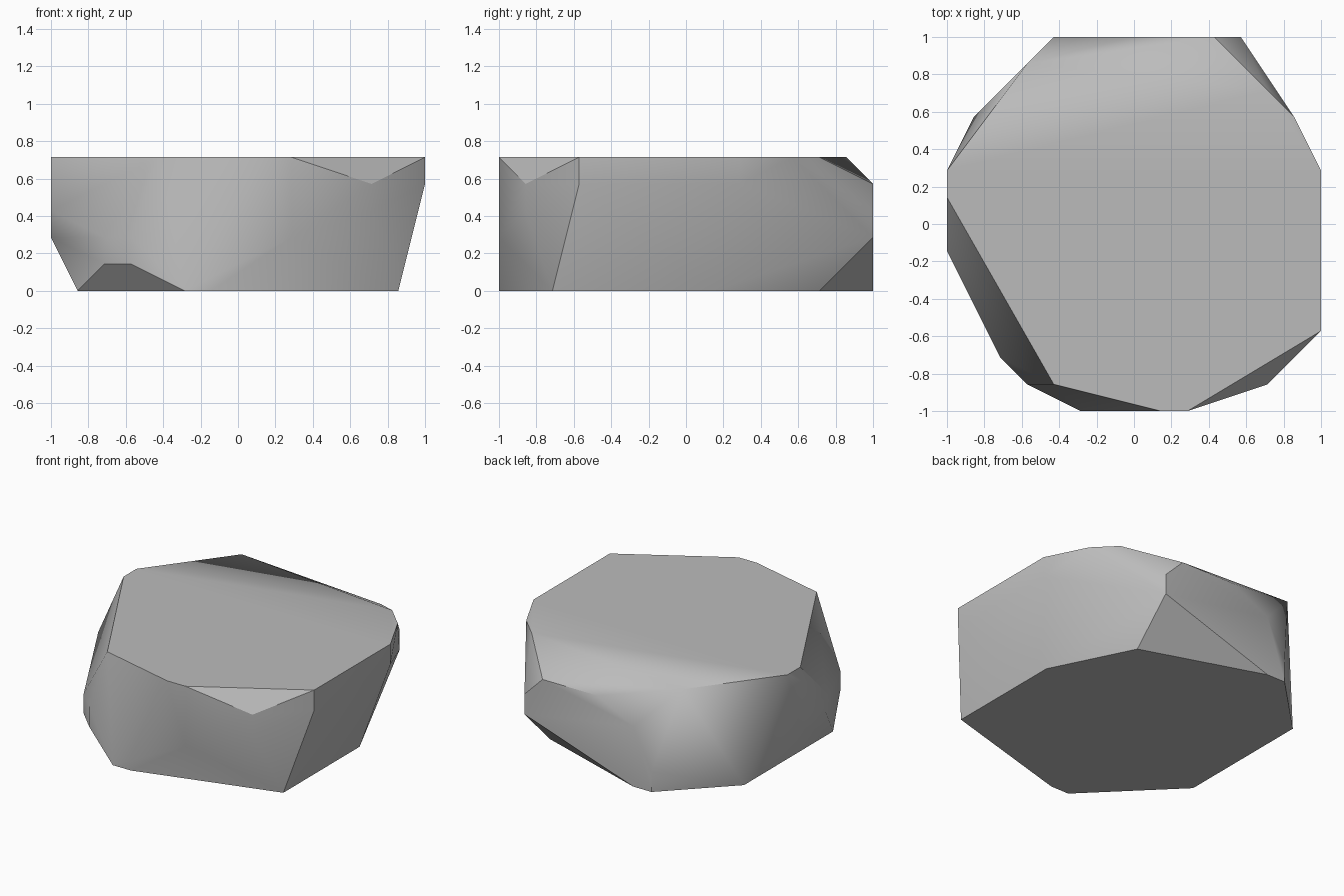
import bpy, bmesh, math

cube = bpy.data.objects.get("Cube")
if cube:
    bpy.data.objects.remove(cube, do_unlink=True)

UNIT = 1 / 7  # the boulder is carved on a coarse lattice

# Corner outlines of the boulder, one ring per lattice level
rings = {
    0: [(6, -5), (6, 1), (4, 5), (-2, 7), (-3, 7), (-6, 4), (-6, -3), (-2, -7), (-1, -7)],
    1: [(-5, -5), (-4, -6), (-3, 7)],
    2: [(4, 7), (-7, 1), (-7, -1), (-5, -5), (-4, -6), (2, -7)],
    3: [(4, 7), (-2, 7), (-7, -1), (5, -6)],
    4: [(7, -4), (7, 2), (3, 7), (0, 7), (-7, 2), (5, -6)],
    5: [(7, -4), (7, 2), (6, 4), (5, 5), (-4, 6), (-7, 2), (-7, 1), (-3, -6), (1, -7), (2, -7)],
}

# Wrap the rings in one convex shell
bm = bmesh.new()
for level, ring in rings.items():
    for x, y in ring:
        bm.verts.new((x * UNIT, y * UNIT, level * UNIT))
hull = bmesh.ops.convex_hull(bm, input=bm.verts[:])
loose = {g for g in hull["geom_interior"] + hull["geom_unused"] if isinstance(g, bmesh.types.BMVert)}
bmesh.ops.delete(bm, geom=list(loose), context="VERTS")

# Merge coplanar facets into clean flat faces
bmesh.ops.dissolve_limit(bm, angle_limit=math.radians(0.5), verts=bm.verts[:], edges=bm.edges[:])
bmesh.ops.recalc_face_normals(bm, faces=bm.faces[:])
mesh = bpy.data.meshes.new("boulder")
bm.to_mesh(mesh)
bm.free()

boulder = bpy.data.objects.new("boulder", mesh)
bpy.context.collection.objects.link(boulder)

# Plain stone grey
stone = bpy.data.materials.new("stone_grey")
stone.use_nodes = True
colour = (0.5, 0.5, 0.5, 1)
stone.diffuse_color = colour
stone.node_tree.nodes["Principled BSDF"].inputs["Base Color"].default_value = colour
mesh.materials.append(stone)

# Soft shading across shallow facets, crisp steep edges
bpy.ops.object.select_all(action="DESELECT")
boulder.select_set(True)
bpy.context.view_layer.objects.active = boulder
bpy.ops.object.shade_smooth_by_angle(angle=math.radians(30))
